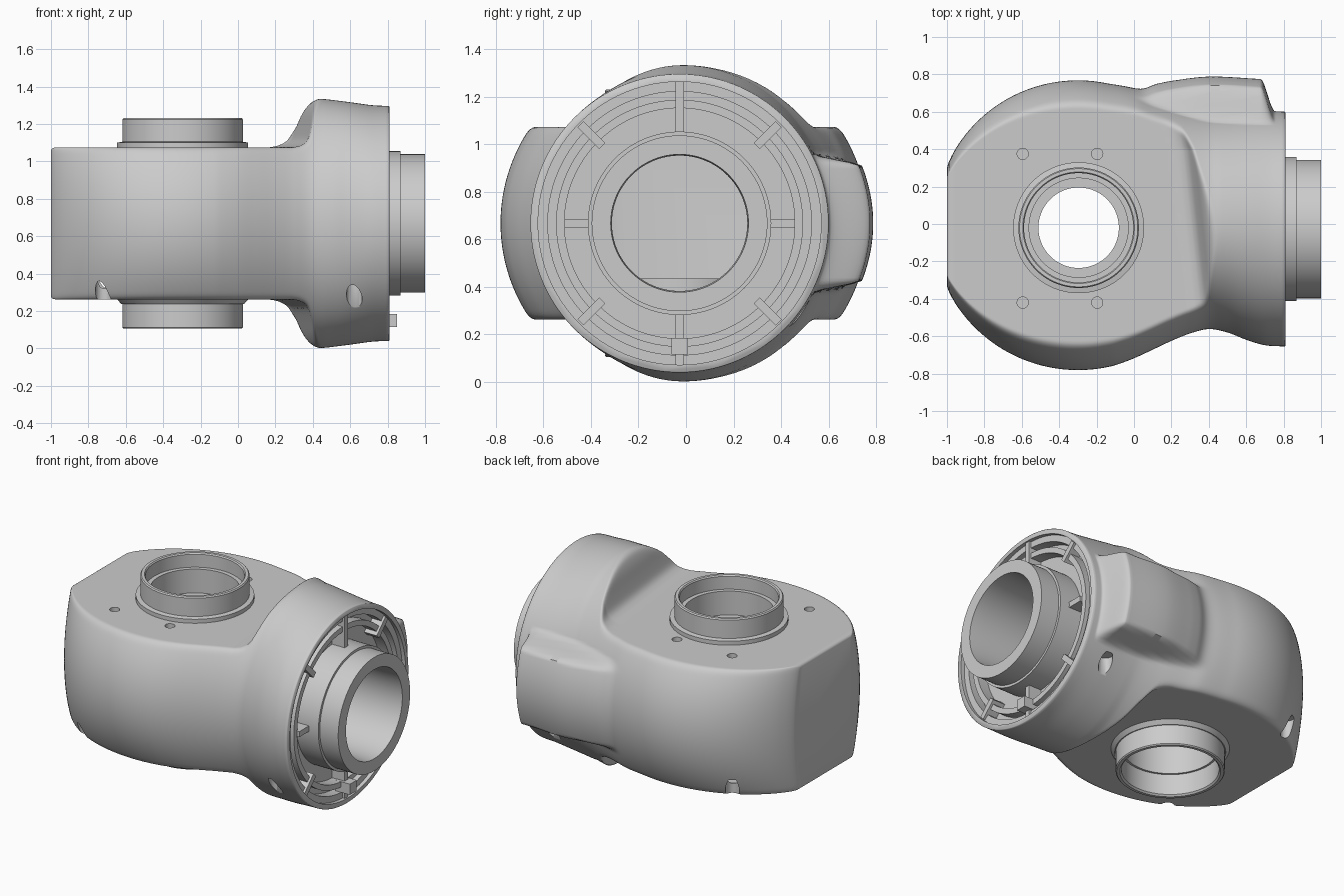
import bpy, bmesh, math
from mathutils import Matrix

if "Cube" in bpy.data.objects:
    bpy.data.objects.remove(bpy.data.objects["Cube"])

ZC = 0.668             # height of the horizontal axis
BX, BY = -0.296, -0.02  # vertical bore centre
FY = -0.027            # flange axis offset in y


def finish(name, bm):
    bmesh.ops.recalc_face_normals(bm, faces=bm.faces[:])
    me = bpy.data.meshes.new(name)
    bm.to_mesh(me)
    bm.free()
    ob = bpy.data.objects.new(name, me)
    bpy.context.collection.objects.link(ob)
    return ob


def smooth(ob, deg=32):
    bpy.ops.object.select_all(action='DESELECT')
    ob.select_set(True)
    bpy.context.view_layer.objects.active = ob
    bpy.ops.object.shade_smooth_by_angle(angle=math.radians(deg))


def step(a, b, v):
    t = min(1, max(0, (v - a) / (b - a)))
    return t * t * (3 - 2 * t)


def curve(pts, x):
    """Smooth interpolation through (x, value) points."""
    if x <= pts[0][0]:
        return pts[0][1]
    if x >= pts[-1][0]:
        return pts[-1][1]
    i = max(k for k in range(len(pts) - 1) if pts[k][0] <= x)

    def slope(k):
        a, b = pts[max(0, k - 1)], pts[min(len(pts) - 1, k + 1)]
        return (b[1] - a[1]) / (b[0] - a[0])
    (x0, v0), (x1, v1) = pts[i], pts[i + 1]
    d = x1 - x0
    t = (x - x0) / d
    return ((2*t**3 - 3*t*t + 1) * v0 + (t**3 - 2*t*t + t) * d * slope(i)
            + (3*t*t - 2*t**3) * v1 + (t**3 - t*t) * d * slope(i + 1))


def soft_min(a, b, k=0.035):
    h = max(k - abs(a - b), 0) / k
    return min(a, b) - h * h * k / 4


def arc(r, end):
    """Round barrel outline, from the cut end at x = -1."""
    n = round((end + 1) / .05)
    return [(-1 + .05 * i, math.sqrt(r * r - (-.7 + .05 * i) ** 2)) for i in range(n + 1)]


# outlines of the housing: front side, back side, height, flat cut, rear pad
FRONT = arc(.781, -.1) + [(0, .718), (.1, .672), (.2, .625), (.3, .585), (.4, .562), (.5, .58),
                          (.6, .619), (.7, .648), (.81, .655)]
BACK = arc(.768, -.15) + [(0, .726), (.1, .69), (.2, .66), (.3, .632), (.4, .612), (.5, .605), (.7, .605), (.81, .60)]
HIGH = [(-1, .74), (0, .74), (.2, .71), (.4, .669), (.47, .664), (.6, .648), (.72, .632), (.81, .628)]
FLAT = [(.24, .406), (.29, .418), (.33, .45), (.355, .52), (.375, .59), (.40, .645), (.44, .70), (.5, .80)]
PAD = [(-.1, .745), (.06, .74), (.2, .765), (.4, .788), (.68, .775)]


def section(x, inset, n):
    y0 = FY * step(.2, .7, x)
    front, back, high = curve(FRONT, x) + y0, curve(BACK, x) - y0, curve(HIGH, x)
    ring = []
    for i in range(n):
        t = 2 * math.pi * (i + .5) / n
        y = y0 + math.cos(t) * ((back if math.cos(t) > 0 else front) - inset)
        z = abs(math.sin(t)) * (high - inset)
        # flat top and bottom, ending in a slanted fillet against the flange
        xs = x + .11 * y + .15 * max(0, y - .4) - inset * .8
        z = soft_min(z, curve(FLAT, xs) - inset)
        # raised pad on the back
        if y > 0:
            w = step(-.02, .12, x) * (1 - step(.675, .755, x)) * (1 - step(.24, .295, z + inset))
            y = max(y, y + (curve(PAD, x) - inset - .8 * z * z - y) * w)
        ring.append((x, y, ZC + math.copysign(z, math.sin(t))))
    return ring


def loft(name, stations, n):
    bm = bmesh.new()
    rings = [[bm.verts.new(c) for c in section(x, inset, n)] for x, inset in stations]
    for a, b in zip(rings, rings[1:]):
        for i in range(n):
            j = (i + 1) % n
            bm.faces.new((a[i], a[j], b[j], b[i]))
    bm.faces.new(rings[0])
    bm.faces.new(rings[-1])
    return finish(name, bm)


def cutter(name, specs):
    """specs: (radius, start, end, centre, axis); centre is the other two coordinates."""
    bm = bmesh.new()
    for r, a, b, (u, v), axis in specs:
        m = (Matrix.Translation((u, v, (a + b) / 2)) if axis == 'Z' else
             Matrix.Translation(((a + b) / 2, u, v)) @ Matrix.Rotation(math.pi / 2, 4, 'Y'))
        bmesh.ops.create_cone(bm, cap_ends=True, segments=96 if r > .1 else 32,
                              radius1=r, radius2=r, depth=b - a, matrix=m)
    return finish(name, bm)


def lathe(name, prof, centre, axis, n=128):
    bm = bmesh.new()
    rings = []
    for i in range(n):
        c, s = math.cos(2 * math.pi * i / n), math.sin(2 * math.pi * i / n)
        u, v = centre
        rings.append([bm.verts.new((u + r * c, v + r * s, h) if axis == 'Z' else (h, u + r * c, v + r * s))
                      for r, h in prof])
    m = len(prof)
    for i in range(n):
        a, b = rings[i], rings[(i + 1) % n]
        for k in range(m):
            bm.faces.new((a[k], a[(k + 1) % m], b[(k + 1) % m], b[k]))
    ob = finish(name, bm)
    smooth(ob)
    return ob


def box(name, size, matrix):
    bm = bmesh.new()
    bmesh.ops.create_cube(bm, size=1, matrix=matrix @ Matrix.Diagonal((*size, 1)))
    return finish(name, bm)


# housing with a thin wall, bores, flange pocket and screw holes
xs = [(-1, .016), (-.996, .008), (-.988, .002), (-.975, 0)]
x = -.955
while x < .805:
    xs.append((x, 0))
    x += .007 if .24 < x < .47 or .66 < x < .77 else .018
body = loft("housing", xs + [(.806, 0), (.81, .004)], 280)
B, F = (BX, BY), (FY, ZC)
small = [(.03, 1.01, 1.2, (x, y), 'Z') for x in (-.595, -.197) for y in (.375, -.42)]
small += [(.042, .0, .38, (-.72, s * .55), 'Z') for s in (-1, 1)]
small += [(.042, .0, .34, (.622, y), 'Z') for y in (-.50, .48)]
cutters = [loft("cavity_cutter", [(-.945 + .031 * i, .055) for i in range(50)], 100),
           cutter("bore_cutter", [(.305, .1, 1.3, B, 'Z')]),
           cutter("pocket_cutter", [(.596, .70, 1.1, F, 'X')]),
           cutter("front_bore_cutter", [(.294, .0, .8, F, 'X')]),
           cutter("hole_cutter", small)]
for c in cutters:
    c.hide_render = True
    mod = body.modifiers.new(c.name, 'BOOLEAN')
    mod.operation, mod.solver, mod.object = 'DIFFERENCE', 'EXACT', c
dg = bpy.context.evaluated_depsgraph_get()
mesh = bpy.data.meshes.new_from_object(body.evaluated_get(dg))
body.modifiers.clear()
body.data = mesh
for c in cutters:
    bpy.data.objects.remove(c)
smooth(body, 48)

# upper and lower bearing collars, reaching into the cavity
lathe("upper_collar", [(.35, 1.05), (.35, 1.10), (.322, 1.105), (.322, 1.224), (.316, 1.232), (.298, 1.232),
                       (.292, 1.224), (.292, 1.14), (.265, 1.14), (.265, .985), (.215, .985), (.215, .955),
                       (.315, .955), (.315, 1.05)], B, 'Z')
lathe("lower_collar", [(.35, .29), (.35, .262), (.328, .237), (.322, .237), (.322, .112), (.316, .105),
                       (.298, .105), (.288, .115), (.288, .25), (.275, .25), (.275, .435), (.315, .435),
                       (.315, .29)], B, 'Z')

# end flange with hub and concentric grooves
lathe("flange_hub", [(.285, .55), (.285, .90), (.29, 1.0), (.37, 1.0), (.37, .868), (.386, .868), (.386, .71),
                     (.485, .71), (.485, .785), (.52, .785), (.52, .72), (.555, .72), (.555, .785),
                     (.602, .785), (.602, .695), (.32, .695), (.32, .55)], F, 'X')

# radial ribs and locating peg
for i in range(8):
    r0, r1 = ((.38, .485), (.46, .59), (.38, .60), (.46, .59))[i % 4]
    m = (Matrix.Translation((0, FY, ZC)) @ Matrix.Rotation(i * math.pi / 4, 4, 'X')
         @ Matrix.Translation((.75, (r0 + r1) / 2, 0)))
    box(f"rib_{i + 1}", (.10, r1 - r0, .036), m)
box("locating_peg", (.105, .07, .07), Matrix.Translation((.797, FY, .15)))
